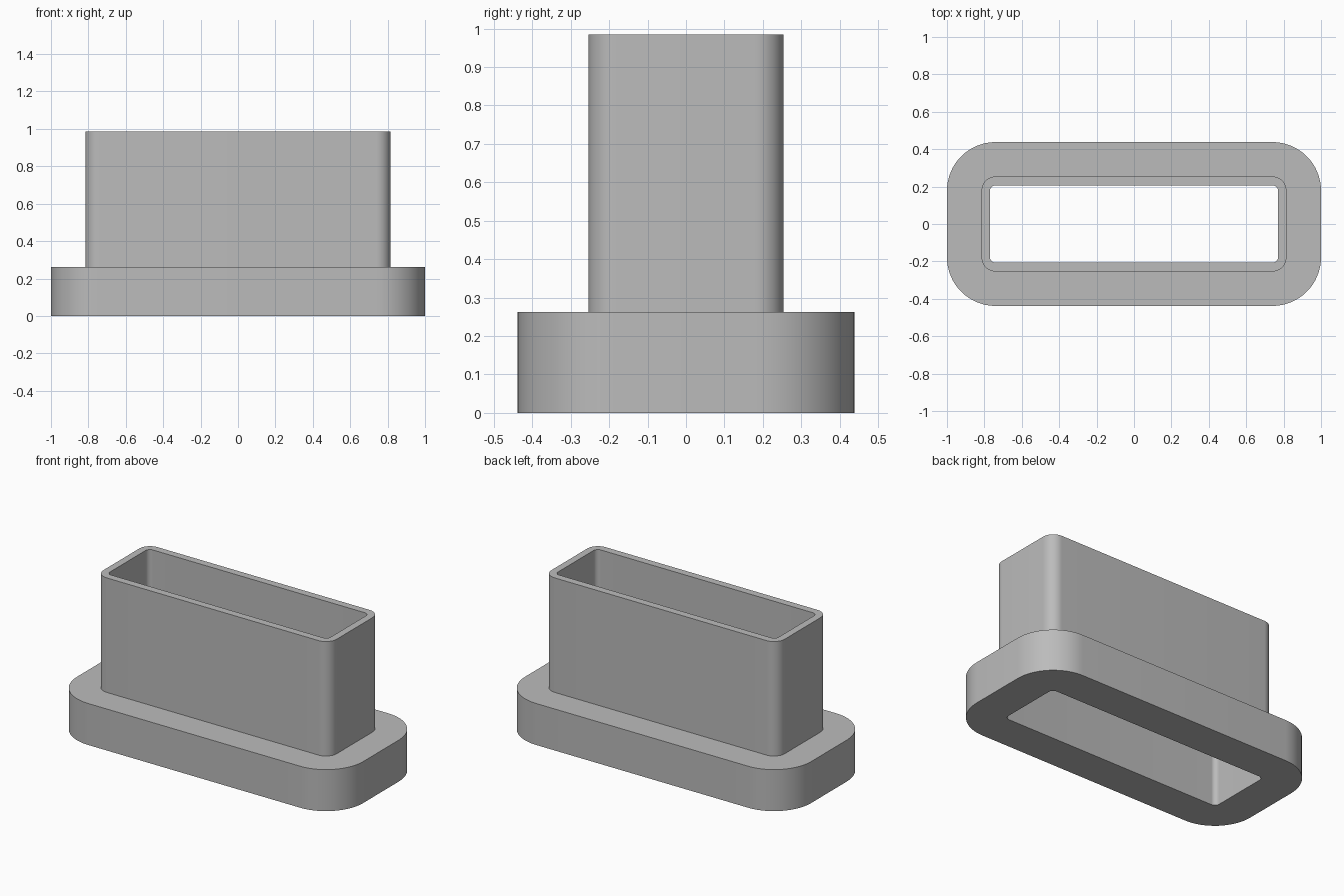
import bpy, bmesh, math

cube = bpy.data.objects.get("Cube")
if cube:
    bpy.data.objects.remove(cube, do_unlink=True)

CORNER_STEPS = 16
BASE_TOP, TUBE_TOP = 0.262, 0.985

# Rounded rectangles: half width, half depth, corner radius
FLANGE = (1.0, 0.438, 0.26)
TUBE = (0.815, 0.254, 0.075)
BORE = (0.77, 0.207, 0.03)

grey = bpy.data.materials.new("plain grey")
grey.use_nodes = True
colour = (0.5, 0.5, 0.5, 1)
grey.diffuse_color = colour
grey.node_tree.nodes["Principled BSDF"].inputs["Base Color"].default_value = colour


def rounded_ring(bm, shape, z):
    """Add one counter-clockwise rounded rectangle of vertices."""
    hx, hy, r = shape
    ring = []
    for quarter, (sx, sy) in enumerate([(1, 1), (-1, 1), (-1, -1), (1, -1)]):
        for i in range(CORNER_STEPS + 1):
            a = (quarter + i / CORNER_STEPS) * math.pi / 2
            ring.append(bm.verts.new((sx * (hx - r) + r * math.cos(a),
                                      sy * (hy - r) + r * math.sin(a), z)))
    return ring


# Flanged sleeve: one closed wall swept through the section's rings
sections = [(FLANGE, 0), (FLANGE, BASE_TOP), (TUBE, BASE_TOP),
            (TUBE, TUBE_TOP), (BORE, TUBE_TOP), (BORE, 0)]
bm = bmesh.new()
rings = [rounded_ring(bm, shape, z) for shape, z in sections]
for k, low in enumerate(rings):
    high = rings[(k + 1) % len(rings)]
    for i in range(len(low)):
        j = (i + 1) % len(low)
        bm.faces.new((low[i], low[j], high[j], high[i]))
bmesh.ops.recalc_face_normals(bm, faces=bm.faces)

mesh = bpy.data.meshes.new("flanged_sleeve")
bm.to_mesh(mesh)
bm.free()
mesh.materials.append(grey)
sleeve = bpy.data.objects.new("flanged_sleeve", mesh)
bpy.context.collection.objects.link(sleeve)

# Smooth corners with sharp rims
bpy.ops.object.select_all(action="DESELECT")
sleeve.select_set(True)
bpy.context.view_layer.objects.active = sleeve
bpy.ops.object.shade_smooth_by_angle(angle=math.radians(30))
